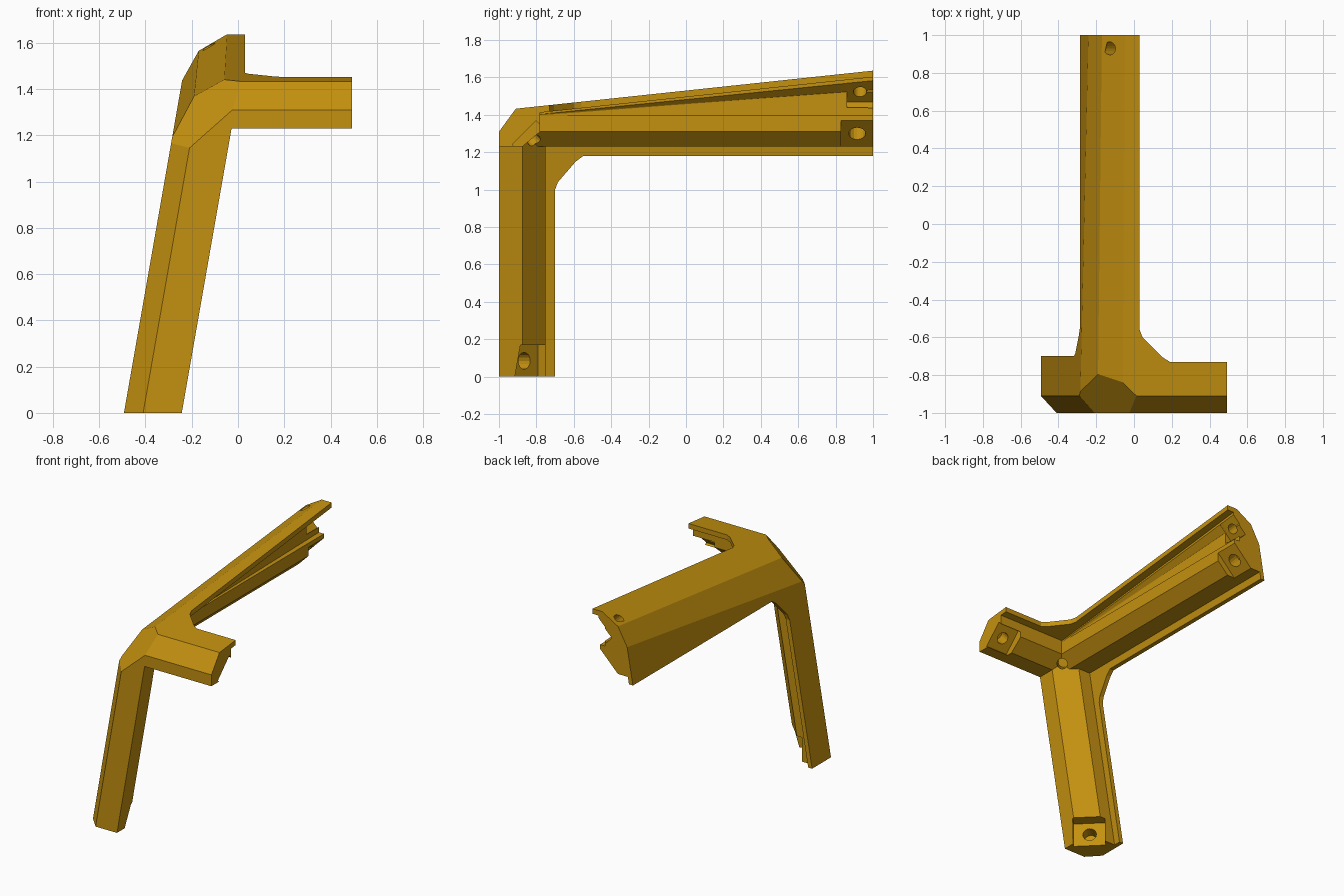
import bpy, bmesh, math
from mathutils import Vector, Matrix

if "Cube" in bpy.data.objects:
    bpy.data.objects.remove(bpy.data.objects["Cube"])

SH = 0.175                                   # sideways lean of the leg per unit height


def roof(y):
    return 1.433 + 0.1065 * (y + 0.91)


def make(name, bm):
    bmesh.ops.recalc_face_normals(bm, faces=bm.faces)
    me = bpy.data.meshes.new(name)
    bm.to_mesh(me)
    bm.free()
    ob = bpy.data.objects.new(name, me)
    bpy.context.collection.objects.link(ob)
    return ob


def loft(name, a, b):
    """Closed solid between two matching rings of 3D points."""
    bm = bmesh.new()
    ra, rb = ([bm.verts.new(p) for p in ring] for ring in (a, b))
    n = len(a)
    bm.faces.new(ra)
    bm.faces.new(rb)
    for i in range(n):
        bm.faces.new((ra[i], ra[(i + 1) % n], rb[(i + 1) % n], rb[i]))
    bmesh.ops.triangulate(bm, faces=bm.faces)
    return make(name, bm)


def combine(target, tool, op):
    m = target.modifiers.new(op, 'BOOLEAN')
    m.object, m.operation, m.solver = tool, op, 'EXACT'
    bpy.context.view_layer.objects.active = target
    bpy.ops.object.modifier_apply(modifier=m.name)
    bpy.data.objects.remove(tool)


# Outer envelope: a block trimmed by the outer faces, each through three points
planes = [
    ((0, -1, 0), (1, -1, 0), (0, -1, 1)),                                   # front
    ((-.493, 0, 0), (-.493, 1, 0), (-.493 + SH, 0, 1)),                     # leaning side
    ((0, 0, roof(0)), (1, 0, roof(0)), (0, 1, roof(1))),                    # roof
    ((-.41, -1, 0), (-.493, -.91, 0), (-.41 + SH, -1, 1)),                  # leg chamfer
    ((0, -1, 1.31), (1, -1, 1.31), (0, -.91, 1.433)),                       # short arm chamfer
    ((-.24, 1, 1.44), (-.17, 1, 1.565), (-.19, -.785, 1.37)),               # long arm chamfers
    ((-.05, 1, 1.635), (-.17, 1, 1.565), (-.19, -.785, 1.37)),
    ((-.21, -1, 1.145), (.015, -.91, 1.435), (-.2, -.785, 1.37)),           # corner facet
    ((0, 0, 0), (1, 0, 0), (0, 1, 0)),                                      # arm ends
    ((.493, 0, 0), (.493, 1, 0), (.493, 0, 1)),
    ((0, 1, 0), (1, 1, 0), (0, 1, 1)),
]
inside = Vector((-.1, -.8, 1.25))
bm = bmesh.new()
bmesh.ops.create_cube(bm, size=6)
for p, q, r in planes:
    p, q, r = Vector(p), Vector(q), Vector(r)
    n = (q - p).cross(r - p).normalized()
    if n.dot(inside - p) > 0:
        n = -n
    bmesh.ops.bisect_plane(bm, geom=bm.verts[:] + bm.edges[:] + bm.faces[:],
                           plane_co=p, plane_no=n, clear_outer=True)
    bmesh.ops.holes_fill(bm, edges=[e for e in bm.edges if e.is_boundary])
envelope = make("envelope", bm)

# Front wall with its gusset
front = [(-.19 - SH * .2, -.2), (-.024, .95), (-.005, 1.0), (.16, 1.15), (.21, 1.18),
         (.7, 1.18), (.7, 1.8), (-.8, 1.8), (-.8, -.2)]
bracket = loft("corner_bracket", [(x, -1.1, z) for x, z in front],
               [(x, -.97, z) for x, z in front])

# Side wall with its gusset, leaning with the leg
side = [(-.7, -.2), (-.7, 1.0), (-.685, 1.04), (-.59, 1.15), (-.55, 1.18),
        (1.1, 1.18), (1.1, 1.8), (-1.1, 1.8), (-1.1, -.2)]
side_wall = loft("side_wall", [(-.6 + SH * z, y, z) for y, z in side],
                 [(-.462 + SH * z, y, z) for y, z in side])

# Roof wall with its gusset
top = [(.03, 1.1), (.03, -.56), (.045, -.6), (.15, -.705), (.19, -.73),
       (.7, -.73), (.7, -1.1), (-.7, -1.1), (-.7, 1.1)]
roof_wall = loft("roof_wall", [(x, y, roof(y) - .035) for x, y in top],
                 [(x, y, roof(y) + .3) for x, y in top])

# Solid ridges inside the three arms
leg = [(-.1, -.1), (.25, -.1), (.25, .125), (.125, .25), (-.1, .25)]
leg_ridge = loft("leg_ridge", *[[(-.493 + u + SH * z, v - 1, z) for u, v in leg]
                                for z in (-.1, 1.55)])
short = [(-1.1, 1.23), (-.875, 1.23), (-.78, 1.31), (-.78, 1.6), (-1.1, 1.6)]
short_ridge = loft("short_arm_ridge", *[[(x, y, z) for y, z in short] for x in (-.4, .6)])
long = [(-.5, 1.23), (-.11, 1.23), (-.03, 1.31), (-.03, 1.40), (-.5, 1.40)]
long_ridge = loft("long_arm_ridge", *[[(x, y, z) for x, z in long] for y in (-1.1, 1.1)])
near = [(-.5, 1.39), (-.035, 1.39), (-.035, 1.397), (-.032, 1.402), (-.032, 1.8), (-.5, 1.8)]
far = [(-.5, 1.39), (-.07, 1.39), (-.07, 1.535), (-.02, 1.585), (-.02, 1.8), (-.5, 1.8)]
upper_ridge = loft("upper_ridge", [(x, -.79, z) for x, z in near],
                   [(x, 1.02, z) for x, z in far])

for part in (side_wall, roof_wall, leg_ridge, short_ridge, long_ridge, upper_ridge):
    combine(bracket, part, 'UNION')
combine(bracket, envelope, 'INTERSECT')


def frame(center, n, axis):
    n, axis = Vector(n).normalized(), Vector(axis).normalized()
    t = n.cross(axis)
    return Matrix.Translation(center) @ Matrix((t, axis, n)).transposed().to_4x4()


def hole(center, n, axis, radius, depth):
    bm = bmesh.new()
    bmesh.ops.create_cone(bm, cap_ends=True, segments=16, radius1=radius, radius2=radius,
                          depth=depth + .1,
                          matrix=frame(center, n, axis) @ Matrix.Translation((0, 0, .05 - depth / 2)))
    combine(bracket, make("hole_cutter", bm), 'DIFFERENCE')


def seat(center, n, axis, length, width, height, radius):
    """Flat screw seat open toward the arm end, with a screw hole."""
    bm = bmesh.new()
    m = frame(center, n, axis) @ Matrix.Translation((0, .05, height / 2))
    bmesh.ops.create_cube(bm, size=1, matrix=m @ Matrix.Diagonal((width, length + .1, height, 1)))
    combine(bracket, make("seat_cutter", bm), 'DIFFERENCE')
    hole(center, n, axis, radius, .09)


# Screw seats at the arm ends and the hole in the inner corner
seat((-.343, -.865, .085), (1, 1, 0), (0, 0, -1), .17, .212, .2, .045)
seat((.408, -.865, 1.305), (0, 1, -1), (1, 0, 0), .17, .18, .2, .04)
seat((-.10, .915, 1.30), (1, 0, -1), (0, 1, 0), .17, .198, .2, .045)
seat((-.07, .93, 1.522), (1, 0, -1), (0, 1, 0), .14, .148, .06, .035)
hole((-.06, -.81, 1.26), (1, 1, -1), (1, -1, 0), .035, .12)

# One ochre colour
mat = bpy.data.materials.new("ochre")
mat.diffuse_color = (0.55, 0.28, 0.005, 1)
mat.use_nodes = True
mat.node_tree.nodes["Principled BSDF"].inputs["Base Color"].default_value = mat.diffuse_color
bracket.data.materials.clear()
bracket.data.materials.append(mat)
for p in bracket.data.polygons:
    p.material_index = 0
    p.use_smooth = False
